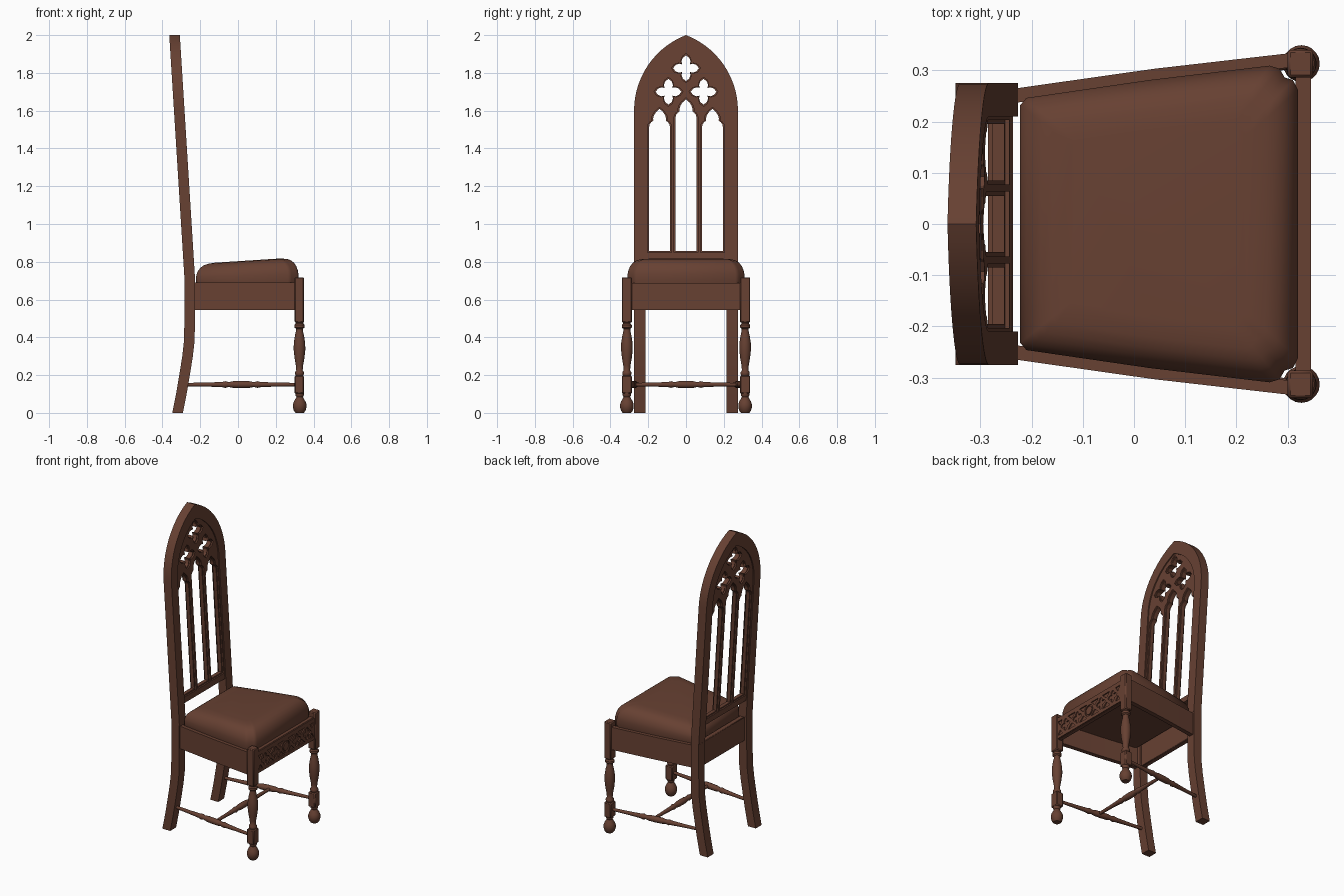
import bpy, bmesh, math
from mathutils import Vector

if "Cube" in bpy.data.objects:
    bpy.data.objects.remove(bpy.data.objects["Cube"])

wood = bpy.data.materials.new("dark brown wood")
wood.diffuse_color = (0.135, 0.052, 0.032, 1)
wood.use_nodes = True
wood.node_tree.nodes["Principled BSDF"].inputs["Base Color"].default_value = wood.diffuse_color


def finish(name, bm, angle=35):
    bmesh.ops.remove_doubles(bm, verts=bm.verts, dist=0.0002)
    bmesh.ops.recalc_face_normals(bm, faces=bm.faces)
    me = bpy.data.meshes.new(name)
    bm.to_mesh(me)
    bm.free()
    ob = bpy.data.objects.new(name, me)
    me.materials.append(wood)
    bpy.context.collection.objects.link(ob)
    bpy.ops.object.select_all(action='DESELECT')
    ob.select_set(True)
    bpy.context.view_layer.objects.active = ob
    bpy.ops.object.shade_smooth_by_angle(angle=math.radians(angle))
    return ob


def loft(name, rings, angle=35):
    """Join equal-sized rings of points and cap both ends."""
    bm = bmesh.new()
    vs = [[bm.verts.new(p) for p in r] for r in rings]
    n = len(vs[0])
    for a, b in zip(vs, vs[1:]):
        for i in range(n):
            j = (i + 1) % n
            bm.faces.new((a[i], a[j], b[j], b[i]))
    bm.faces.new(vs[0])
    bm.faces.new(vs[-1])
    return finish(name, bm, angle)


def box(name, x0, x1, y0, y1, z0, z1, bevel=0.003):
    ob = loft(name, [[(x0, y0, z), (x1, y0, z), (x1, y1, z), (x0, y1, z)] for z in (z0, z1)])
    if bevel:
        m = ob.modifiers.new("bevel", 'BEVEL')
        m.width = bevel
        m.segments = 1
    return ob


def turned(name, prof, start, end, segs=20):
    """Lathe a (radius, fraction) profile along the line start-end."""
    a, b = Vector(start), Vector(end)
    q = (b - a).to_track_quat('Z', 'Y')
    rings = []
    for r, f in prof:
        c = a.lerp(b, f)
        rings.append([c + q @ Vector((r * math.cos(2 * math.pi * k / segs),
                                      r * math.sin(2 * math.pi * k / segs), 0)) for k in range(segs)])
    return loft(name, rings, 40)


def panel(name, loops, half, xfun):
    """Flat plate in the y-z plane with holes, placed at x = xfun(z)."""
    cu = bpy.data.curves.new(name, 'CURVE')
    cu.dimensions = '2D'
    cu.fill_mode = 'BOTH'
    cu.extrude = half
    for lp in loops:
        s = cu.splines.new('POLY')
        s.points.add(len(lp) - 1)
        for p, (u, v) in zip(s.points, lp):
            p.co = (u, v, 0, 1)
        s.use_cyclic_u = True
    tmp = bpy.data.objects.new(name + "_outline", cu)
    bpy.context.collection.objects.link(tmp)
    me = bpy.data.meshes.new_from_object(tmp.evaluated_get(bpy.context.evaluated_depsgraph_get()))
    bm = bmesh.new()
    bm.from_mesh(me)
    bpy.data.objects.remove(tmp)
    for v in bm.verts:
        u, w, t = v.co
        v.co = (xfun(w) + t, u, w)
    return finish(name, bm, 25)


def mirrored(half):
    return half + [(-u, v) for u, v in reversed(half) if abs(u) > 1e-6]


def arch(w, spring, apex, bottom, n=14):
    """Half outline of a pointed arch from bottom corner to apex."""
    h = apex - spring
    c = (h * h - w * w) / (2 * w)
    top = math.atan2(h, c)
    return [(w, bottom)] + [(max(0, (w + c) * math.cos(top * k / n) - c),
                             spring + (w + c) * math.sin(top * k / n)) for k in range(n)] + [(0, apex)]


def lancet(cy, zb, zs, g):
    """Cusped lancet opening, grown by g."""
    half = [(.055, 0), (.052, .013), (.044, .024), (.033, .032), (.034, .045),
            (.029, .062), (.017, .08), (0, .095)]
    pts = [(.055 + g, zb - g)] + [(u + g if u else 0, zs + v + (g if not u else 0)) for u, v in half]
    return [(cy + u, v) for u, v in mirrored(pts)]


def quatrefoil(cy, cz, s=1.0):
    lobe = [(.036, -.024), (.055, -.017), (.068, 0), (.055, .017), (.036, .024), (.02, .02)]
    out = []
    for k in range(4):
        c, d = round(math.cos(k * math.pi / 2)), round(math.sin(k * math.pi / 2))
        out += [(cy + s * (u * c - v * d), cz + s * (u * d + v * c)) for u, v in lobe]
    return out


# leaning back: pointed frame plus two layers of tracery
lean = lambda z: -.256 - (z - .72) * .0625
inner = arch(.21, 1.6, 1.912, .70)
outer = arch(.275, 1.6, 2.0, .70)
frame = mirrored(outer) + [(-u, v) for u, v in inner] + [(u, v) for u, v in reversed(inner[:-1])]
panel("back_frame", [frame], .028, lean)
border = mirrored(arch(.214, 1.6, 1.918, .812))
for name, half, g, s in (("tracery_core", .012, 0, 1), ("tracery_moulding", .021, .008, 1.13)):
    holes = [lancet(0, .857, 1.565, g)]
    holes += [lancet(y, .857, 1.515, g) for y in (-.14, .14)]
    holes += [quatrefoil(0, 1.825, s), quatrefoil(-.093, 1.7, s), quatrefoil(.093, 1.7, s)]
    panel(name, [border] + holes, half, lean)

# curved back legs
leg_path = [(0, -.320), (.1, -.300), (.2, -.283), (.3, -.267), (.38, -.258), (.5, -.2555), (.71, -.2555)]
for side in (-1, 1):
    loft("back_leg", [[(x - .028, side * .215, z), (x + .028, side * .215, z),
                       (x + .028, side * .275, z), (x - .028, side * .275, z)] for z, x in leg_path])

# front legs: blocks, vase turning and ball foot
vase = [(.018, .195), (.024, .205), (.024, .215), (.017, .225), (.019, .25), (.026, .29), (.031, .335),
        (.030, .37), (.024, .41), (.018, .435), (.018, .445), (.027, .452), (.027, .465), (.020, .472), (.020, .485)]
foot = [(.022, 0), (.031, .012), (.036, .03), (.036, .045), (.031, .06), (.022, .075), (.017, .085),
        (.022, .092), (.022, .105)]
for side in (-1, 1):
    y = side * .313
    box("front_leg_upper_block", .300, .349, y - .027, y + .027, .478, .718, .005)
    box("front_leg_lower_block", .300, .349, y - .027, y + .027, .102, .197, .005)
    turned("front_leg_vase", vase, (.3255, y, 0), (.3255, y, 1))
    turned("front_leg_foot", foot, (.3265, y, 0), (.3265, y, 1))

# seat rails
for side in (-1, 1):
    plan = [(-.235, .264), (.04, .303), (.31, .334), (.31, .306), (.04, .275), (-.235, .236)]
    loft("side_rail", [[(x, side * y, z) for x, y in plan] for z in (.545, .69)])
box("rear_rail", -.268, -.236, -.22, .22, .545, .70)
box("front_rail", .315, .338, -.29, .29, .545, .688, 0)

# carved front of the seat rail: pierced thin plate and central boss
circle = lambda r: [(r * math.cos(k * math.pi / 8), .613 + r * math.sin(k * math.pi / 8)) for k in range(16)]
carve = [[(-.288, .547), (.288, .547), (.288, .686), (-.288, .686)], circle(.036)]
for k in (-2, -1, 1, 2):
    carve.append(quatrefoil(k * .107, .613, .6))
for k in (-2.5, -1.5, -.5, .5, 1.5, 2.5):
    y = k * .105
    w = .020 if abs(k) > 2 else .034
    for s in (-1, 1):
        carve.append([(y - w, .613 + s * .046), (y + w, .613 + s * .046), (y, .613 + s * .014)])
panel("front_carving", carve, .0035, lambda z: .3415)
panel("front_carving_boss", [circle(.027)], .0035, lambda z: .3415)

# upholstered seat, sloping up to the front, notched at the legs
edge = [(-.222, .232), (-.21, .246), (.03, .281), (.265, .309), (.284, .303), (.294, .286), (.310, .281), (.320, .262)]
plan = edge + [(x, -y) for x, y in reversed(edge)]
rings = []
for inset, f in ((.004, 0), (0, .2), (0, .42), (.004, .56), (.012, .70), (.024, .82), (.040, .91), (.062, .97), (.1, 1)):
    ring = []
    for x, y in plan:
        px = .049 + (x - .049) * (1 - inset / .271)
        py = y * (1 - inset / .29)
        ring.append((px, py, .672 + f * (.803 + .065 * px - .672)))
    rings.append(ring)
loft("seat_cushion", rings, 50)

# turned stretchers in an H
spindle = [(.009, 0), (.011, .2), (.014, .33), (.018, .36), (.013, .39), (.018, .43), (.019, .5),
           (.018, .57), (.013, .61), (.018, .64), (.014, .67), (.011, .8), (.009, 1)]
for side in (-1, 1):
    turned("side_stretcher", spindle, (-.285, side * .245, .15), (.32, side * .313, .15), 14)
turned("cross_stretcher", spindle, (.035, -.279, .15), (.035, .279, .15), 14)
